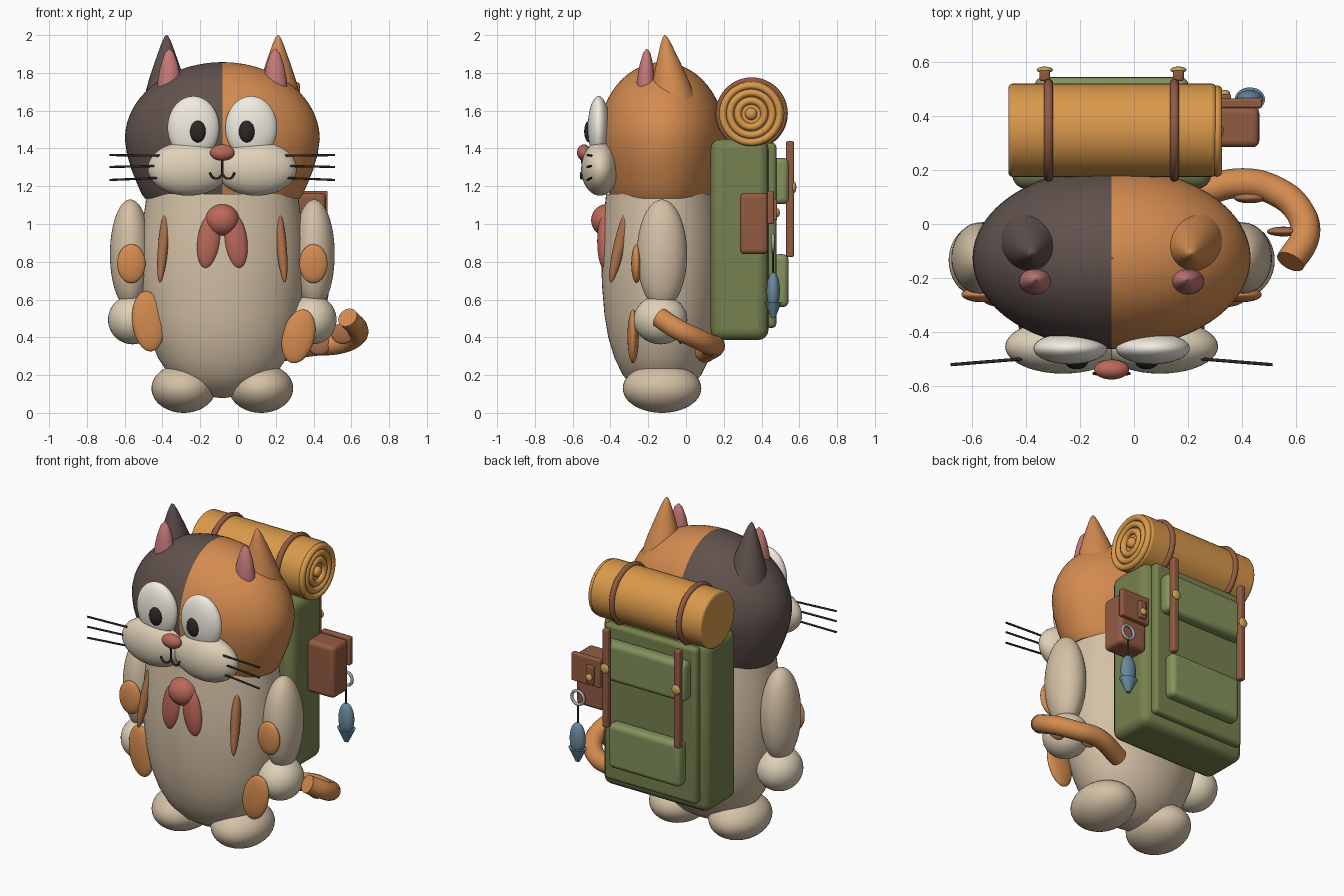
import bpy, bmesh, math
from math import radians, sin, cos, pi

if "Cube" in bpy.data.objects:
    bpy.data.objects.remove(bpy.data.objects["Cube"])

CX, CY = -0.083, -0.127   # centre of the animal's body


def mat(name, r, g, b):
    m = bpy.data.materials.new(name)
    m.diffuse_color = (r, g, b, 1)
    m.use_nodes = True
    m.node_tree.nodes["Principled BSDF"].inputs["Base Color"].default_value = m.diffuse_color
    return m


CREAM = mat("cream", .66, .53, .38)
PALE = mat("pale_cream", .74, .64, .48)
WHITE = mat("white", .88, .84, .75)
ORANGE = mat("orange", .66, .26, .08)
DARK = mat("charcoal", .12, .085, .075)
BLACK = mat("black", .025, .02, .018)
PINK = mat("pink", .55, .19, .19)
RED = mat("red", .50, .14, .10)
STRIPE = mat("stripe_brown", .40, .16, .065)
BROWN = mat("leather", .29, .105, .055)
GREEN = mat("green", .18, .22, .075)
LIGHTGREEN = mat("light_green", .23, .29, .11)
YELLOW = mat("ochre", .70, .32, .07)
BRASS = mat("brass", .60, .38, .09)
STEEL = mat("steel", .4, .4, .4)
BLUE = mat("blue", .14, .25, .34)


def finish(ob, name, m, angle=40):
    ob.name = name
    ob.data.materials.append(m)
    bpy.ops.object.select_all(action='DESELECT')
    ob.select_set(True)
    bpy.context.view_layer.objects.active = ob
    bpy.ops.object.shade_smooth_by_angle(angle=radians(angle))
    return ob


def ball(name, loc, size, m, rot=(0, 0, 0)):
    bpy.ops.mesh.primitive_uv_sphere_add(segments=40, ring_count=24, location=loc,
                                         rotation=[radians(a) for a in rot])
    bpy.context.object.scale = size
    return finish(bpy.context.object, name, m)


def box(name, lo, hi, m, bevel=.01):
    bpy.ops.mesh.primitive_cube_add(size=1, location=[(a + b) / 2 for a, b in zip(lo, hi)])
    ob = bpy.context.object
    ob.scale = [b - a for a, b in zip(lo, hi)]
    bpy.ops.object.transform_apply(location=False, rotation=False, scale=True)
    md = ob.modifiers.new("bevel", 'BEVEL')
    md.width, md.segments = bevel, 4
    return finish(ob, name, m)


def ring(name, loc, major, minor, m, rot=(0, 0, 0)):
    bpy.ops.mesh.primitive_torus_add(location=loc, rotation=[radians(a) for a in rot],
                                     major_radius=major, minor_radius=minor,
                                     major_segments=48, minor_segments=10)
    return finish(bpy.context.object, name, m)


def cyl(name, loc, r, depth, m, rot=(0, 0, 0), r2=None):
    bpy.ops.mesh.primitive_cone_add(vertices=40, radius1=r, radius2=r if r2 is None else r2,
                                    depth=depth, location=loc, rotation=[radians(a) for a in rot])
    return finish(bpy.context.object, name, m)


def lathe(name, loc, profile, m, ysc=1.0, lean=0.0, seg=64):
    """Revolve (radius, z) points; lean shifts y per unit of height."""
    bm = bmesh.new()
    z0 = profile[0][1]
    rings = [[bm.verts.new((r * cos(2 * pi * i / seg), r * ysc * sin(2 * pi * i / seg) + lean * (z - z0), z))
              for i in range(seg)] for r, z in profile]
    for a, b in zip(rings, rings[1:]):
        for i in range(seg):
            j = (i + 1) % seg
            bm.faces.new((a[i], a[j], b[j], b[i]))
    bm.faces.new(rings[0][::-1])
    bm.faces.new(rings[-1])
    me = bpy.data.meshes.new(name)
    bm.to_mesh(me)
    bm.free()
    ob = bpy.data.objects.new(name, me)
    ob.location = loc
    bpy.context.collection.objects.link(ob)
    return finish(ob, name, m)


def tube(name, pts, r, m):
    cu = bpy.data.curves.new(name, 'CURVE')
    cu.dimensions, cu.bevel_depth, cu.bevel_resolution = '3D', r, 5
    cu.use_fill_caps = True
    sp = cu.splines.new('BEZIER')
    sp.bezier_points.add(len(pts) - 1)
    for p, co in zip(sp.bezier_points, pts):
        p.co = co
        p.handle_left_type = p.handle_right_type = 'AUTO'
    ob = bpy.data.objects.new(name, cu)
    bpy.context.collection.objects.link(ob)
    cu.materials.append(m)
    return ob


# body: tapered barrel narrowing to the feet
lathe("body", (CX, CY, 0), [(.02, .08), (.12, .095), (.21, .14), (.28, .2), (.34, .29), (.385, .4),
      (.412, .52), (.43, .68), (.434, .8), (.43, .92), (.415, 1.05), (.40, 1.16)], CREAM, .74)

# head: flat-bottomed ovoid, half charcoal and half orange
up = [(.516 * cos(t), 1.45 + .407 * sin(t)) for t in [i * pi / 28 for i in range(14)]]
head = lathe("head", (CX, CY, 0), [(.41, 1.135), (.428, 1.16), (.45, 1.21), (.48, 1.285), (.505, 1.37)]
             + up + [(.008, 1.857)], ORANGE, .652)
head.data.materials.append(DARK)
for f in head.data.polygons:
    f.material_index = 1 if f.center.x < 0 else 0

for s, side in ((-1, "left"), (1, "right")):
    X = lambda d: CX + s * d
    # ears
    lathe(side + "_ear", (X(.295), -.06, 0), [(.13, 1.6), (.116, 1.68), (.095, 1.76), (.062, 1.86),
          (.028, 1.955), (.012, 1.99), (.003, 2.0)], DARK if s < 0 else ORANGE, 1, -.13, 32)
    lathe(side + "_inner_ear", (X(.28), -.215, 0), [(.05, 1.66), (.064, 1.71), (.062, 1.76), (.047, 1.84),
          (.025, 1.905), (.004, 1.927)], PINK, .78, .03, 32)
    # face
    ball(side + "_eye", (X(.153), -.462, 1.51), (.137, .058, .167), WHITE)
    ball(side + "_pupil", (X(.13), -.512, 1.49), (.042, .027, .058), BLACK)
    ball(side + "_muzzle", (X(.18), -.455, 1.293), (.215, .1, .143), PALE)
    tube(side + "_mouth", [(CX, -.545, 1.265), (X(.02), -.55, 1.243), (X(.048), -.555, 1.245),
                           (X(.066), -.555, 1.272)], .006, BLACK)
    for a, b in ((1.36, 1.365), (1.31, 1.302), (1.25, 1.233)):
        tube(side + "_whisker", [(X(.2), -.49, a), (X(.597), -.522, b)], .006, BLACK)
    # arms, hands and feet
    ball(side + "_arm", (X(.487), CY, .84), (.108, .133, .29), CREAM)
    ball(side + "_hand", (X(.475), -.135, .493), (.13, .142, .13), PALE)
    ball(side + "_foot", (X(.205), CY, .13), (.17, .208, .13), CREAM)
    # coat markings
    ball(side + "_arm_patch", (X(.482), -.262, .79), (.075, .028, .103), ORANGE)
    ball(side + "_chest_stripe", (X(.313), -.352, .89), (.027, .03, .205), STRIPE, (-13, s * -5, 0))
    # neck scarf tails
    ball(side + "_scarf_tail", (X(.072), -.435, .91), (.06, .035, .145), RED, (0, s * -7, 0))
ball("left_leg_patch", (-.475, -.28, .485), (.085, .03, .16), ORANGE, (0, -6, 0))
ball("right_leg_patch", (.32, -.28, .405), (.085, .03, .145), ORANGE, (0, 14, 0))
ball("scarf_knot", (CX, -.42, 1.02), (.09, .082, .085), RED)
ball("nose", (CX, -.54, 1.378), (.065, .037, .043), RED)
tube("mouth_line", [(CX, -.55, 1.34), (CX, -.545, 1.265)], .006, BLACK)

# tail curling round the right side
tube("tail", [(.2, .1, .32), (.4, .152, .355), (.53, .12, .365), (.615, .045, .4),
              (.635, -.04, .44), (.58, -.14, .505)], .055, ORANGE)
ball("tail_stripe", (.43, .097, .36), (.06, .02, .055), STRIPE)
ball("tail_stripe", (.555, -.028, .42), (.062, .018, .055), STRIPE)

# backpack with panel and pockets
box("backpack", (CX - .37, .13, .386), (CX + .37, .437, 1.45), GREEN, .055)
box("backpack_panel", (CX - .32, .42, .45), (CX + .32, .478, 1.43), GREEN, .022)
box("upper_pocket", (CX - .285, .46, 1.105), (CX + .285, .545, 1.35), LIGHTGREEN, .03)
box("lower_pocket", (CX - .25, .46, .56), (CX + .25, .543, .84), LIGHTGREEN, .03)
for d in (-.248, .248):
    box("back_strap", (CX + d - .02, .53, .825), (CX + d + .02, .572, 1.44), BROWN, .01)
    ball("strap_stud", (CX + d, .572, 1.195), (.03, .012, .03), BRASS)

# bedroll with straps and rolled end
R = (0, 90, 0)
roll = cyl("bedroll", (CX + .002, .348, 1.585), .173, .77, YELLOW, R)
md = roll.modifiers.new("bevel", 'BEVEL')
md.width, md.segments, md.limit_method = .015, 3, 'ANGLE'
for r in (.15, .112, .07):
    ring("roll_spiral", (.308, .345, 1.583), r, .02, YELLOW, R)
ball("roll_centre", (.308, .345, 1.583), (.025, .032, .032), YELLOW)
for x in (-.317, .15):
    ring("roll_strap", (x, .348, 1.585), .173, .018, BROWN, R)

# side pouch with flap and buckle
box("pouch", (.27, .285, .84), (.465, .435, 1.165), BROWN, .025)
box("pouch_flap", (.275, .43, 1.0), (.475, .465, 1.175), BROWN, .008)
box("pouch_tab", (.31, .46, 1.02), (.36, .482, 1.13), BROWN, .006)
ball("pouch_stud", (.335, .485, 1.06), (.022, .012, .022), BRASS)

# fish charm on a key ring
ring("key_ring", (.43, .46, .9), .042, .009, STEEL, (90, 0, 0))
tube("charm_cord", [(.43, .46, .86), (.43, .46, .73)], .006, BLACK)
ball("fish_body", (.43, .462, .645), (.05, .035, .1), BLUE)
cyl("fish_tail", (.43, .462, .545), .014, .085, BLUE, r2=.056).scale = (1, .8, 1)
